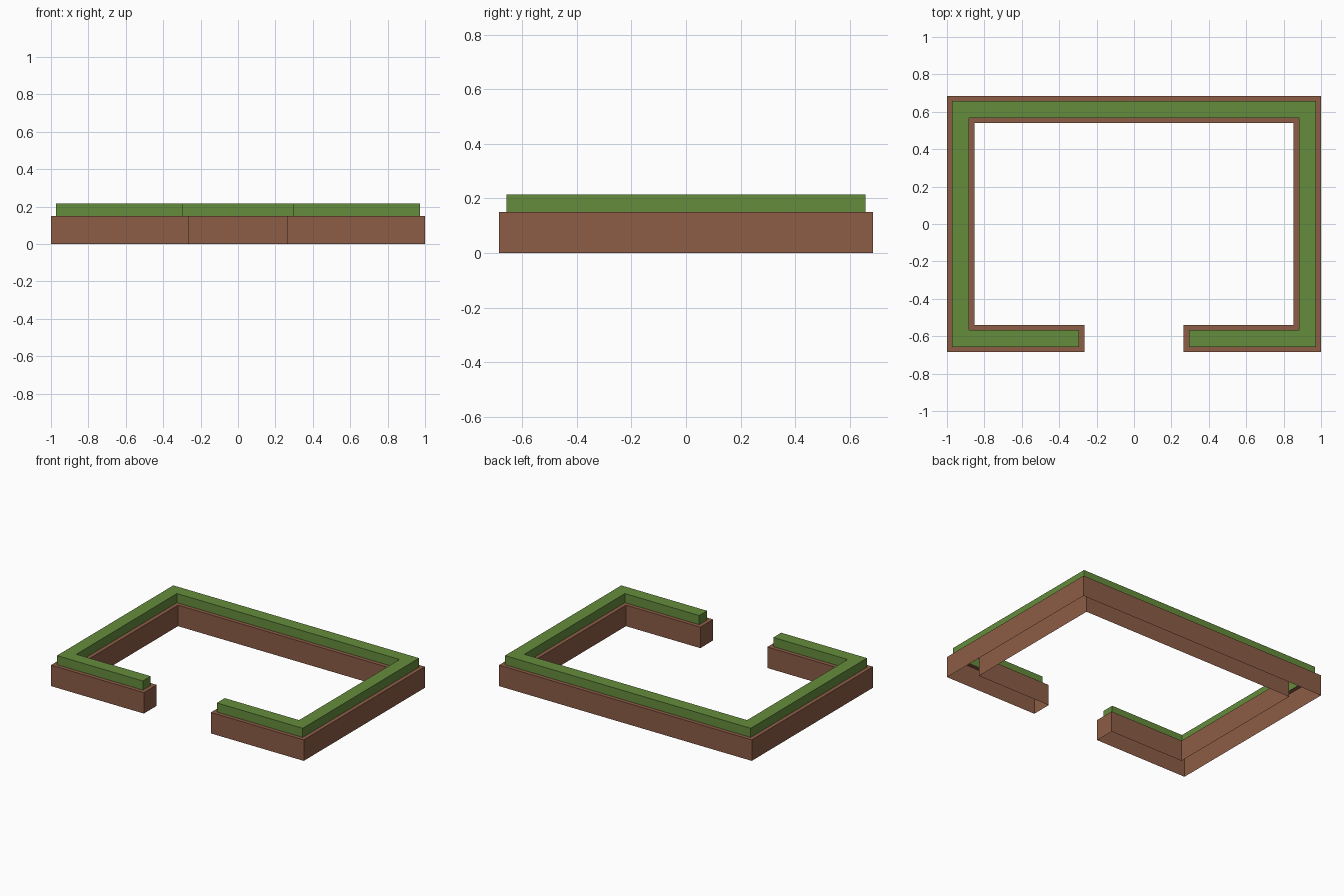
import bpy

if "Cube" in bpy.data.objects:
    bpy.data.objects.remove(bpy.data.objects["Cube"])


def material(name, color):
    m = bpy.data.materials.new(name)
    m.diffuse_color = (*color, 1)
    m.use_nodes = True
    m.node_tree.nodes["Principled BSDF"].inputs["Base Color"].default_value = m.diffuse_color
    return m


BROWN = material("brown planter", (0.262, 0.107, 0.061))
GREEN = material("leaf green", (0.130, 0.262, 0.045))


def outline(d, z):
    """C-shaped plan of the planter, shrunk inwards by d, at height z."""
    X, Y, x, y, g = 1 - d, 0.685 - d, 0.853 + d, 0.54 + d, 0.265 + d
    half = [(g, -Y), (X, -Y), (X, Y)]
    inner = [(x, y), (x, -y), (g, -y)]
    mirror = lambda pts: [(-a, b) for a, b in reversed(pts)]
    return [(a, b, z) for a, b in half + mirror(half) + mirror(inner) + inner]


def shell(name, loops, mat, cap):
    """Skin successive outlines; the underside stays open."""
    n = len(loops[0])
    verts = [p for loop in loops for p in loop]
    faces = [(k * n + i, k * n + (i + 1) % n, (k + 1) * n + (i + 1) % n, (k + 1) * n + i)
             for k in range(len(loops) - 1) for i in range(n)]
    if cap:
        # top: quads joining each outer edge to its inner edge, plus the two end pieces
        b = (len(loops) - 1) * n
        faces += [tuple(b + j for j in (i, i + 1, n - 2 - i, n - 1 - i)) for i in range(5)]
    me = bpy.data.meshes.new(name)
    me.from_pydata(verts, [], faces)
    me.materials.append(mat)
    ob = bpy.data.objects.new(name, me)
    bpy.context.collection.objects.link(ob)


RIM = 0.028
# planter box: hollow walls with a narrow rim on top
shell("planter_wall", [outline(0, 0), outline(0, 0.15), outline(RIM, 0.15)], BROWN, False)
# hedge rising from the rim
shell("hedge", [outline(RIM, 0.15), outline(RIM, 0.215)], GREEN, True)
